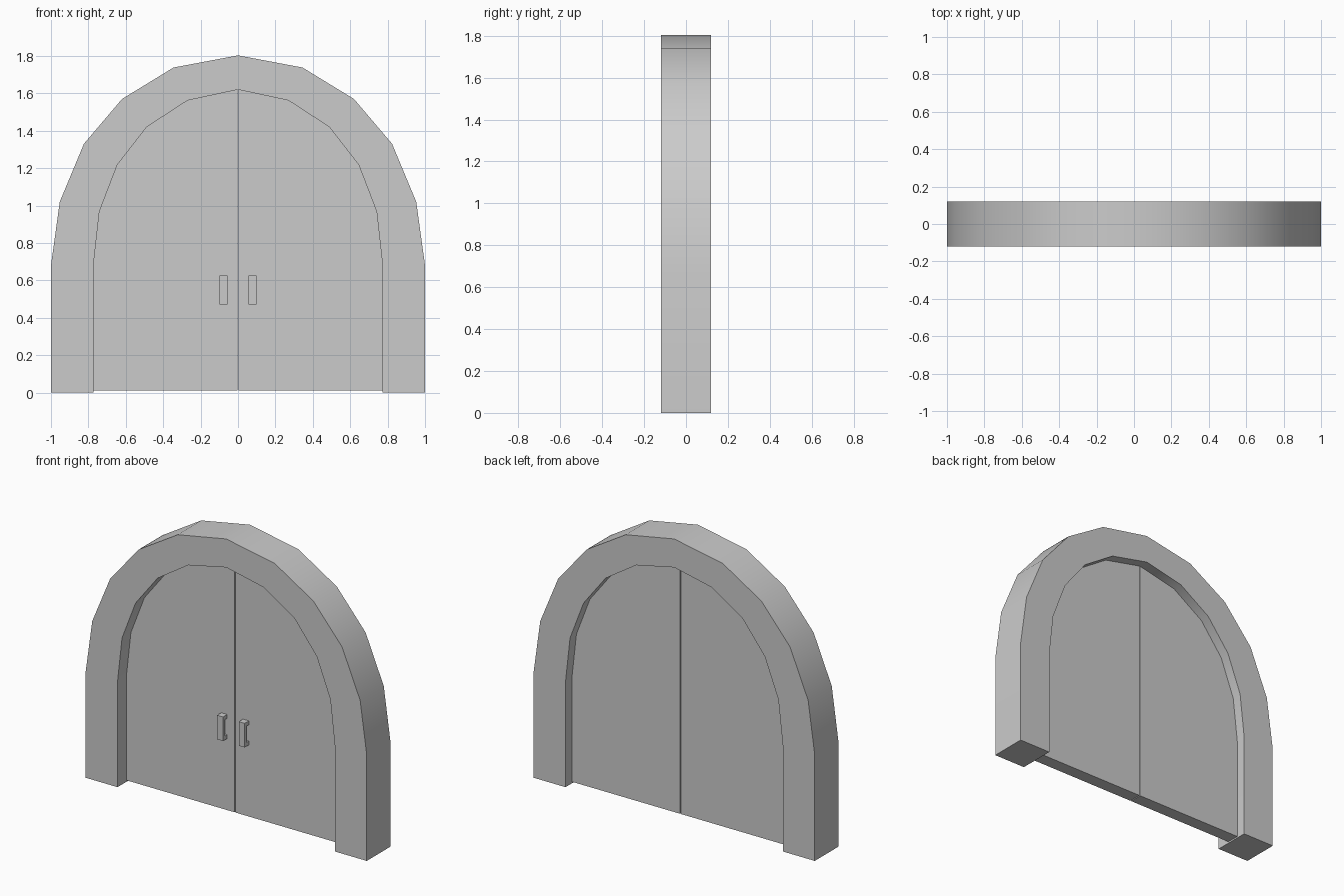
import bpy, bmesh, math

if "Cube" in bpy.data.objects:
    bpy.data.objects.remove(bpy.data.objects["Cube"])

# Right half of the arch curves, from springing line to apex (x, z)
OUTER = [(1.0, 0.68), (0.953, 1.02), (0.824, 1.33), (0.62, 1.57), (0.345, 1.738), (0.0, 1.803)]
INNER = [(0.773, 0.68), (0.741, 0.968), (0.645, 1.218), (0.488, 1.42), (0.27, 1.562), (0.0, 1.62)]


def prism(name, profile, y0, y1, smooth=False):
    """Extrude an x-z outline from y0 to y1."""
    bm = bmesh.new()
    face = bm.faces.new([bm.verts.new((x, y0, z)) for x, z in profile])
    out = bmesh.ops.extrude_face_region(bm, geom=[face], use_keep_orig=True)
    for g in out["geom"]:
        if isinstance(g, bmesh.types.BMVert):
            g.co.y = y1
    bmesh.ops.recalc_face_normals(bm, faces=bm.faces[:])
    return finish(name, bm, smooth)


def finish(name, bm, smooth=False):
    mesh = bpy.data.meshes.new(name)
    bm.to_mesh(mesh)
    bm.free()
    if smooth:
        mesh.shade_smooth()
        mesh.set_sharp_from_angle(angle=math.radians(30))
    obj = bpy.data.objects.new(name, mesh)
    bpy.context.collection.objects.link(obj)
    return obj


def full_arch(half, bottom=0.0):
    right = [(half[0][0], bottom)] + half
    return right + [(-x, z) for x, z in reversed(right[:-1])]


# Stone frame: outer arch followed back along the inner arch
prism("arch_frame", full_arch(OUTER) + full_arch(INNER)[::-1], -0.12, 0.12, smooth=True)

GAP = 0.003
for side, s in (("right", 1), ("left", -1)):
    # Door leaf, recessed in the frame
    leaf = [(GAP, 0.01), (INNER[0][0], 0.01)] + INNER[:-1] + [(GAP, INNER[-1][1])]
    prism(f"door_{side}", [(s * x, z) for x, z in leaf], -0.03, 0.055, smooth=True)

    # Pull handle: C-shaped y-z profile given width in x
    z0, z1, t, yf, yb = 0.47, 0.625, 0.025, -0.072, -0.03
    shape = [(yb, z0), (yf, z0), (yf, z1), (yb, z1), (yb, z1 - t),
             (yf + 0.02, z1 - t), (yf + 0.02, z0 + t), (yb, z0 + t)]
    bm = bmesh.new()
    face = bm.faces.new([bm.verts.new((s * 0.056, y, z)) for y, z in shape])
    out = bmesh.ops.extrude_face_region(bm, geom=[face], use_keep_orig=True)
    for g in out["geom"]:
        if isinstance(g, bmesh.types.BMVert):
            g.co.x = s * 0.098
    bmesh.ops.recalc_face_normals(bm, faces=bm.faces[:])
    finish(f"handle_{side}", bm)
